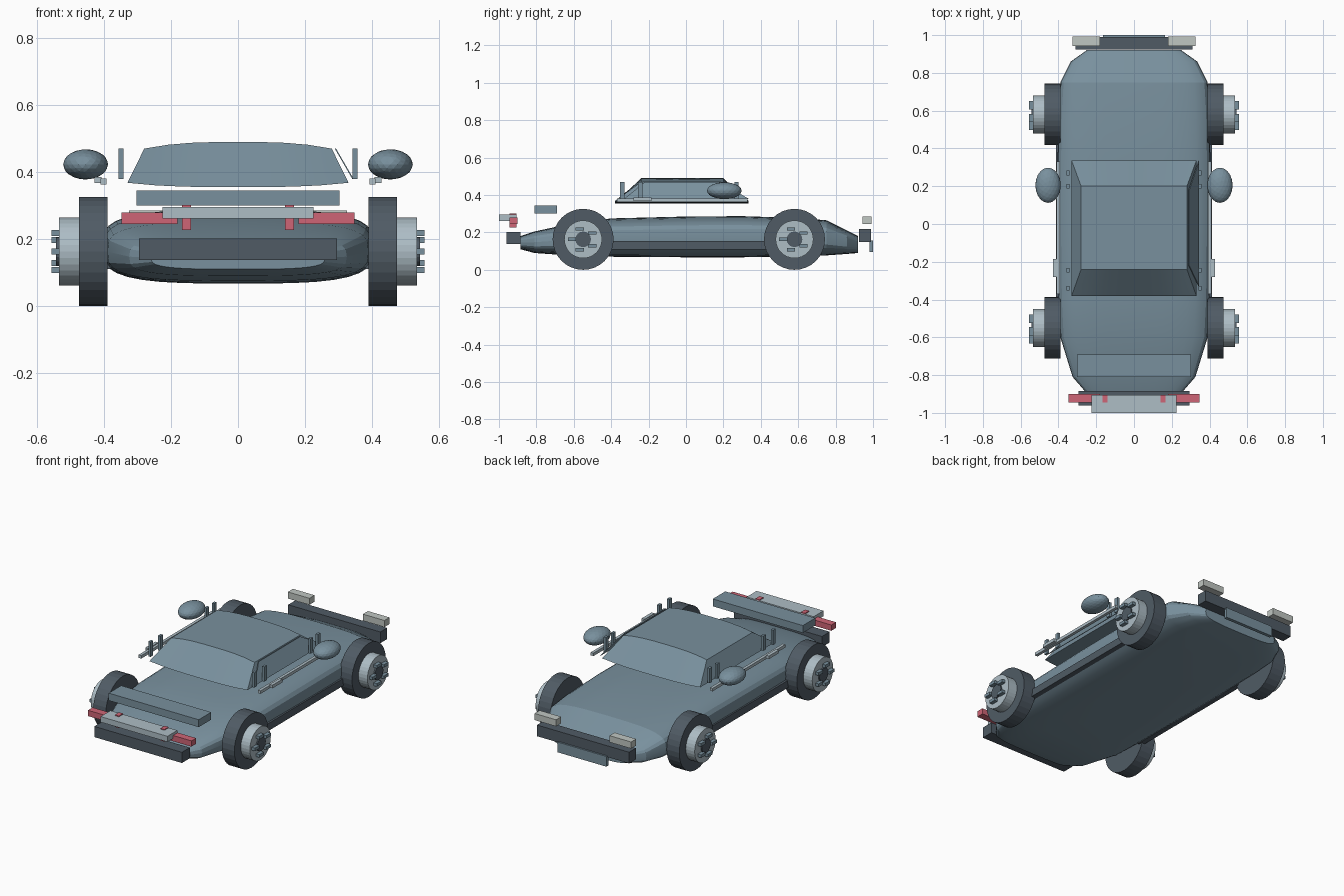
import bpy, bmesh, math
from mathutils import Matrix, Vector

cube = bpy.data.objects.get("Cube")
if cube:
    bpy.data.objects.remove(cube)


def material(name, rgb):
    m = bpy.data.materials.new(name)
    m.use_nodes = True
    m.diffuse_color = (*rgb, 1)
    m.node_tree.nodes["Principled BSDF"].inputs["Base Color"].default_value = (*rgb, 1)
    return m


BLUE = material("blue_grey", (0.19, 0.28, 0.34))
DARK = material("dark_grey", (0.08, 0.105, 0.13))
LIGHT = material("light_grey", (0.42, 0.51, 0.56))
CREAM = material("pale_lamp", (0.53, 0.57, 0.54))
RED = material("red_lamp", (0.62, 0.13, 0.18))


def finish(name, bm, mat, smooth=None):
    bmesh.ops.recalc_face_normals(bm, faces=bm.faces)
    me = bpy.data.meshes.new(name)
    bm.to_mesh(me)
    bm.free()
    me.materials.append(mat)
    ob = bpy.data.objects.new(name, me)
    bpy.context.collection.objects.link(ob)
    if smooth:
        bpy.ops.object.select_all(action="DESELECT")
        ob.select_set(True)
        bpy.context.view_layer.objects.active = ob
        bpy.ops.object.shade_smooth_by_angle(angle=math.radians(smooth))
    return ob


def box(name, x, y, z, mat):
    """Box from (min, max) pairs."""
    bm = bmesh.new()
    size = [b - a for a, b in (x, y, z)]
    mid = [(a + b) / 2 for a, b in (x, y, z)]
    bmesh.ops.create_cube(bm, size=1, matrix=Matrix.Translation(mid) @ Matrix.Diagonal((*size, 1)))
    return finish(name, bm, mat)


def pair(name, x, y, z, mat):
    box("left_" + name, x, y, z, mat)
    box("right_" + name, (-x[1], -x[0]), y, z, mat)


def disc(name, x0, x1, y, z, r, mat, side, n=32):
    """Cylinder along x."""
    bm = bmesh.new()
    mtx = Matrix.Translation((side * (x0 + x1) / 2, y, z)) @ Matrix.Rotation(math.pi / 2, 4, "Y")
    bmesh.ops.create_cone(bm, cap_ends=True, segments=n, radius1=r, radius2=r, depth=x1 - x0, matrix=mtx)
    return finish(name, bm, mat)


def loft(name, rings, mat, smooth):
    bm = bmesh.new()
    rows = [[bm.verts.new(p) for p in ring] for ring in rings]
    n = len(rows[0])
    for a, b in zip(rows, rows[1:]):
        for i in range(n):
            j = (i + 1) % n
            bm.faces.new((a[i], a[j], b[j], b[i]))
    bm.faces.new(rows[0])
    bm.faces.new(rows[-1])
    return finish(name, bm, mat, smooth)


# Body shell: rounded-box sections (y, half width, bottom, top)
def section(y, w, lo, hi, n=32, power=3.4):
    ring = []
    for i in range(n):
        c, s = math.cos(math.tau * i / n), math.sin(math.tau * i / n)
        px = math.copysign(abs(c) ** (2 / power), c)
        pz = math.copysign(abs(s) ** (2 / power), s)
        ring.append((w * px, y, (lo + hi) / 2 + (hi - lo) / 2 * pz))
    return ring


stations = [(-0.885, 0.26, 0.11, 0.18), (-0.81, 0.325, 0.09, 0.205), (-0.6, 0.39, 0.075, 0.25),
            (-0.4, 0.4, 0.07, 0.275), (0, 0.405, 0.067, 0.285), (0.3, 0.405, 0.067, 0.287),
            (0.6, 0.4, 0.072, 0.277), (0.75, 0.39, 0.077, 0.265), (0.86, 0.335, 0.085, 0.21),
            (0.92, 0.25, 0.09, 0.18)]
loft("body_shell", [section(*s) for s in stations], BLUE, 15)


# Cabin: tapered, with a gently crowned roof and bowed lower edge
def cabin_ring(half, y0, y1, z, bow, n=8):
    xs = [half * (2 * i / n - 1) for i in range(n + 1)]
    pts = [(x, y0) for x in xs] + [(x, y1) for x in reversed(xs)]
    return [(x, y, z + bow * abs(x / half) ** 3) for x, y in pts]


loft("cabin", [cabin_ring(0.33, -0.38, 0.335, 0.355, 0.013),
               cabin_ring(0.28, -0.24, 0.2, 0.49, -0.02)], BLUE, 15)

# Loose side window on the left
bm = bmesh.new()
outline = [(0.345, -0.33, 0.38), (0.345, 0.335, 0.38), (0.293, 0.18, 0.47), (0.293, -0.22, 0.47)]
pane = bm.faces.new([bm.verts.new(p) for p in outline])
back = bmesh.ops.extrude_face_region(bm, geom=[pane], use_keep_orig=True)
bmesh.ops.translate(bm, verts=[v for v in back["geom"] if isinstance(v, bmesh.types.BMVert)],
                    vec=Vector((-0.004, 0, 0)))
finish("left_side_window", bm, BLUE)

# Window posts, trim strips, handles and sills
for i, y in enumerate((-0.34, -0.245, 0.2, 0.27)):
    pair(f"window_post_{i + 1}", (0.342, 0.357), (y - 0.012, y + 0.012), (0.38, 0.47), BLUE)
pair("side_trim", (0.392, 0.41), (-0.37, 0.33), (0.363, 0.381), LIGHT)
pair("door_handle", (0.408, 0.428), (-0.28, -0.185), (0.367, 0.386), LIGHT)
pair("sill", (0.38, 0.412), (-0.42, 0.44), (0.11, 0.155), DARK)

# Mirrors and wheels
for side, label in ((1, "left"), (-1, "right")):
    bm = bmesh.new()
    mtx = Matrix.Translation((side * 0.455, 0.205, 0.423)) @ Matrix.Diagonal((0.067, 0.093, 0.045, 1))
    bmesh.ops.create_icosphere(bm, subdivisions=3, radius=1, matrix=mtx)
    finish(label + "_mirror", bm, BLUE)

    for end, y in (("front", -0.55), ("back", 0.58)):
        tag = f"{end}_{label}_"
        z = 0.163
        disc(tag + "tyre", 0.39, 0.475, y, z, 0.163, DARK, side)
        disc(tag + "rim", 0.47, 0.535, y, z, 0.101, LIGHT, side)
        disc(tag + "hub_cap", 0.53, 0.543, y, z, 0.042, DARK, side, 16)
        for k in range(5):
            a = math.pi + math.tau * k / 5
            by, bz = y + 0.06 * math.cos(a), z + 0.058 * math.sin(a)
            xs = sorted((side * 0.53, side * 0.557))
            box(f"{tag}bolt_{k + 1}", xs, (by - 0.022, by + 0.022), (bz - 0.009, bz + 0.009), BLUE)

# Front end: bumper, raised panel, lamps and ledge
box("front_bumper", (-0.295, 0.295), (-0.96, -0.885), (0.137, 0.202), DARK)
box("front_wing", (-0.303, 0.303), (-0.81, -0.69), (0.3, 0.345), BLUE)
box("front_ledge", (-0.225, 0.225), (-1, -0.905), (0.262, 0.296), LIGHT)
pair("red_lamp", (0.18, 0.348), (-0.945, -0.9), (0.245, 0.28), RED)
pair("red_stub", (0.14, 0.167), (-0.945, -0.905), (0.227, 0.301), RED)

# Back end: bumper, lower plate and pale lamps
box("back_bumper", (-0.31, 0.31), (0.925, 0.99), (0.15, 0.218), DARK)
box("back_plate", (-0.165, 0.165), (0.98, 1), (0.095, 0.157), BLUE)
pair("pale_lamp", (0.18, 0.325), (0.943, 0.992), (0.245, 0.285), CREAM)
